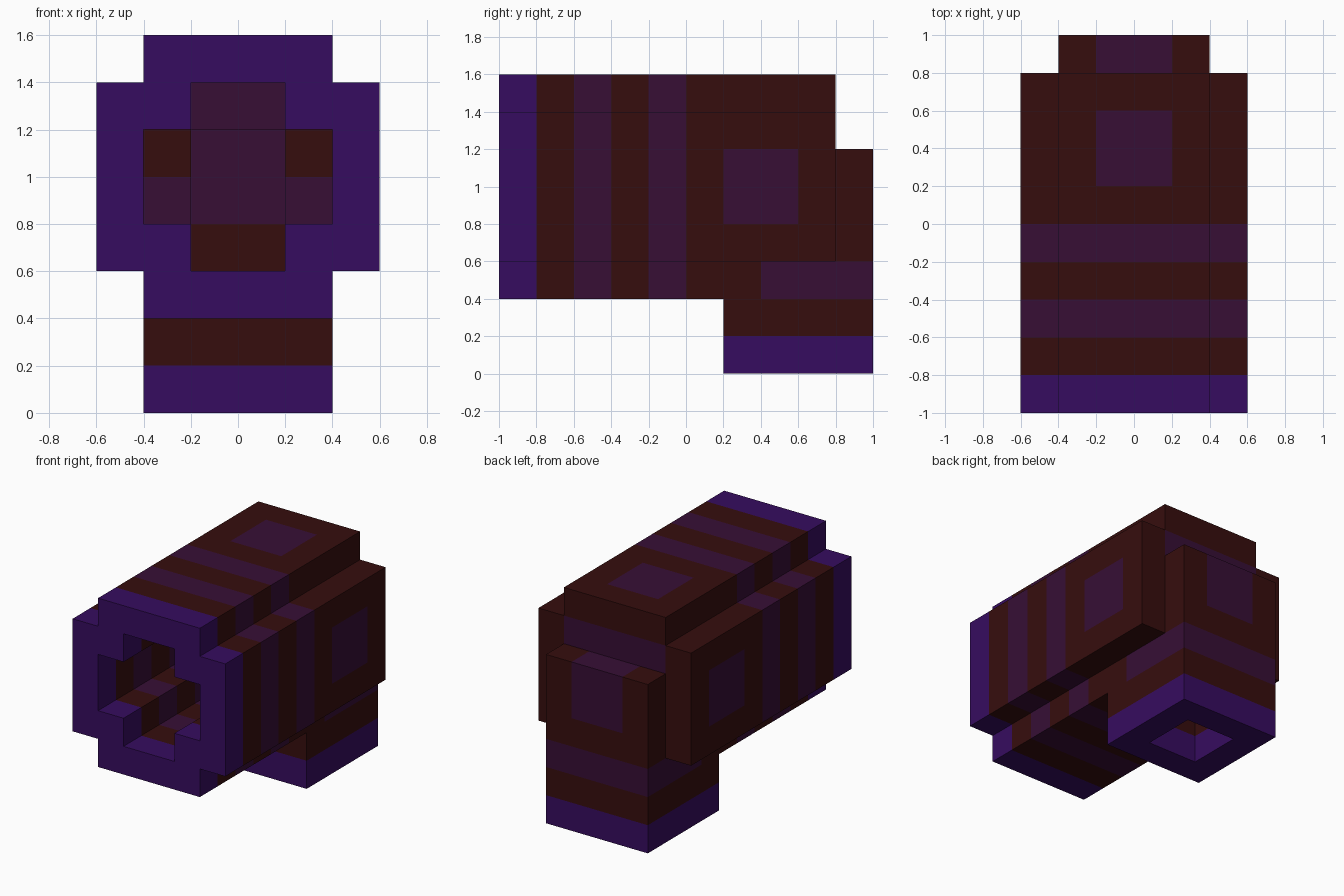
import bpy
import bmesh
from mathutils import Vector

cube = bpy.data.objects.get("Cube")
if cube:
    bpy.data.objects.remove(cube, do_unlink=True)

S = 0.2                                   # size of one block
COLOURS = {"violet": (0.037, 0.0037, 0.116),
           "dark_brown": (0.037, 0.0042, 0.0042),
           "plum": (0.038, 0.0045, 0.036)}
materials = []
for name, rgb in COLOURS.items():
    m = bpy.data.materials.new(name)
    m.use_nodes = True
    m.diffuse_color = (*rgb, 1)
    bsdf = m.node_tree.nodes["Principled BSDF"]
    bsdf.inputs["Base Color"].default_value = (*rgb, 1)
    bsdf.inputs["Roughness"].default_value = 0.8
    materials.append(m)
VIOLET, BROWN, PLUM = range(3)

part, colour = {}, {}                     # block -> part name, block -> material


def blocks(x, y, z):
    """Blocks in index ranges (inclusive); x counts outward and is mirrored."""
    for a in range(x[0], x[1] + 1):
        for i in (a, -1 - a):
            for j in range(y[0], y[1] + 1):
                for k in range(z[0], z[1] + 1):
                    yield (i, j, k)


def fill(name, col, *box):
    for c in blocks(*box):
        part[c], colour[c] = name, col


def carve(*box):
    for c in blocks(*box):
        part.pop(c, None)


def paint(col, *box):
    for c in blocks(*box):
        if c in part:
            colour[c] = col


# Horizontal barrel, with a stepped round section
fill("barrel", BROWN, (0, 1), (1, 8), (2, 7))
fill("barrel", BROWN, (2, 2), (1, 8), (3, 6))
# Front mouth ring
fill("front_rim", VIOLET, (0, 1), (0, 0), (2, 7))
fill("front_rim", VIOLET, (2, 2), (0, 0), (3, 6))
# Downpipe, with its mouth ring at the bottom
fill("downpipe", BROWN, (0, 1), (6, 9), (1, 2))
fill("downpipe", BROWN, (0, 1), (9, 9), (3, 5))
fill("lower_rim", VIOLET, (0, 1), (6, 9), (0, 0))

# Hollow inside of the elbow
carve((0, 0), (0, 7), (3, 6))
carve((1, 1), (0, 7), (4, 5))
carve((0, 0), (8, 8), (3, 5))
carve((0, 0), (7, 8), (0, 2))

# Plum bands round the barrel and the downpipe
for j in (2, 4):
    paint(PLUM, (0, 2), (j, j), (2, 7))
paint(PLUM, (0, 1), (7, 9), (2, 2))
# Plum patches on the top, sides and back
paint(PLUM, (0, 0), (6, 7), (7, 7))
paint(PLUM, (2, 2), (6, 7), (4, 5))
paint(PLUM, (0, 0), (9, 9), (4, 5))
paint(PLUM, (0, 1), (8, 8), (6, 6))
paint(PLUM, (1, 1), (8, 8), (4, 4))


def build(name):
    """Make one part from the exposed sides of its blocks."""
    bm = bmesh.new()
    for c in [c for c, p in part.items() if p == name]:
        centre = Vector((c[0] + 0.5, c[1] - 4.5, c[2] + 0.5)) * S
        for axis in range(3):
            for sign in (1, -1):
                n = [0, 0, 0]
                n[axis] = sign
                if tuple(c[d] + n[d] for d in range(3)) in part:
                    continue
                n = Vector(n)
                u = Vector((n.y, n.z, n.x))
                v = n.cross(u)
                f = bm.faces.new([bm.verts.new(centre + (n + u * s + v * t) * S / 2)
                                  for s, t in ((-1, -1), (1, -1), (1, 1), (-1, 1))])
                f.material_index = colour[c]
    bmesh.ops.remove_doubles(bm, verts=bm.verts, dist=0.001)
    mesh = bpy.data.meshes.new(name)
    bm.to_mesh(mesh)
    bm.free()
    for m in materials:
        mesh.materials.append(m)
    bpy.context.collection.objects.link(bpy.data.objects.new(name, mesh))


for part_name in ("barrel", "front_rim", "downpipe", "lower_rim"):
    build(part_name)
